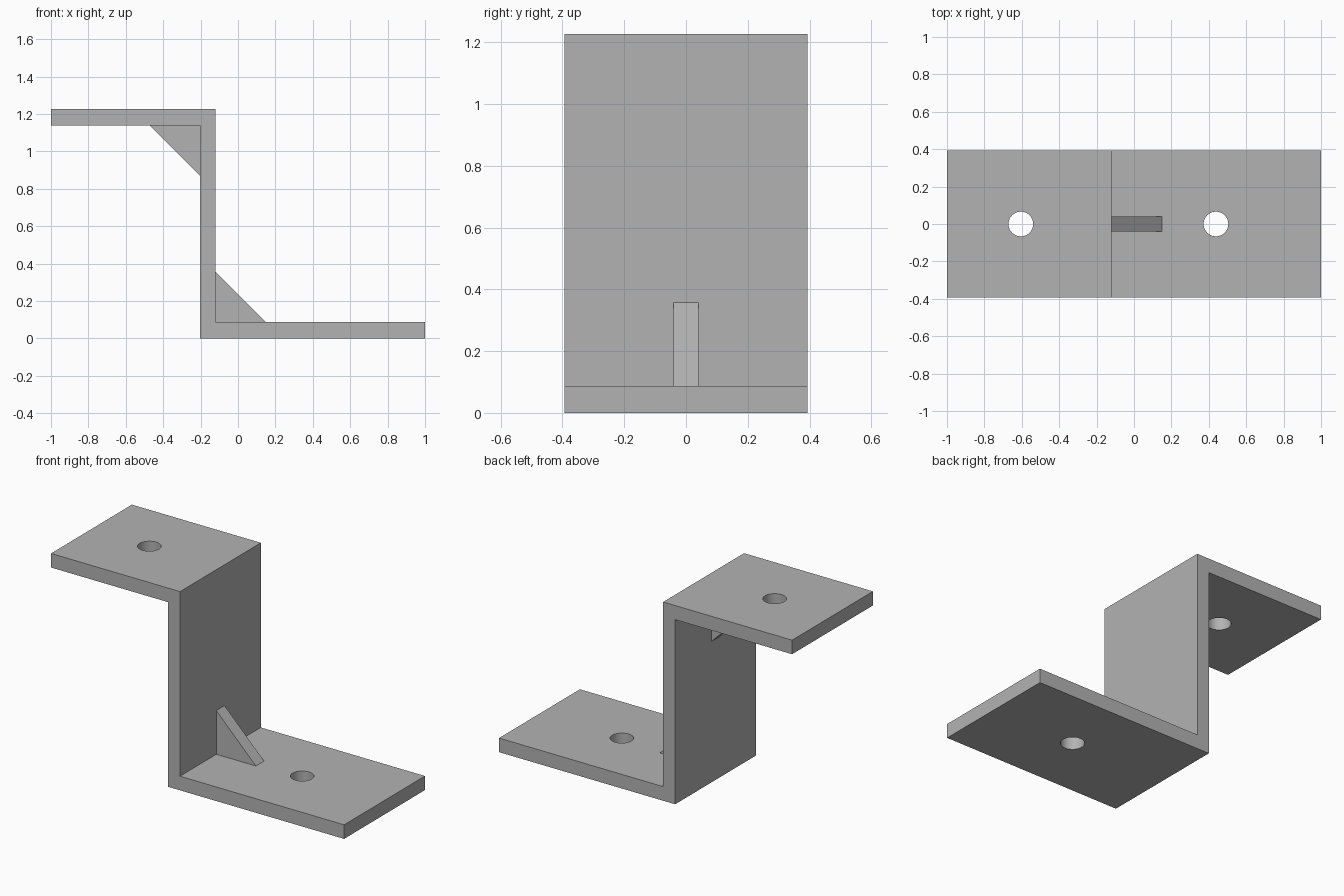
import bpy
import bmesh
import math

cube = bpy.data.objects.get("Cube")
if cube:
    bpy.data.objects.remove(cube, do_unlink=True)

# Main dimensions
HEIGHT, HALF_WIDTH, THICK = 1.226, 0.394, 0.087
WEB_LEFT, WEB_RIGHT = -0.202, -0.12
GUSSET_LEG, GUSSET_HALF = 0.27, 0.04
HOLE_RADIUS = 0.066

grey = bpy.data.materials.new("plain grey")
grey.use_nodes = True
colour = (0.45, 0.45, 0.45, 1)
grey.diffuse_color = colour
grey.node_tree.nodes["Principled BSDF"].inputs["Base Color"].default_value = colour


def extrude_profile(name, points, half):
    """Extrude an (x, z) profile symmetrically along y."""
    bm = bmesh.new()
    face = bm.faces.new([bm.verts.new((x, -half, z)) for x, z in points])
    result = bmesh.ops.extrude_face_region(bm, geom=[face])
    moved = [v for v in result["geom"] if isinstance(v, bmesh.types.BMVert)]
    bmesh.ops.translate(bm, verts=moved, vec=(0, 2 * half, 0))
    bmesh.ops.recalc_face_normals(bm, faces=bm.faces)
    mesh = bpy.data.meshes.new(name)
    bm.to_mesh(mesh)
    bm.free()
    mesh.materials.append(grey)
    obj = bpy.data.objects.new(name, mesh)
    bpy.context.collection.objects.link(obj)
    return obj


# Z-shaped bracket
bracket = extrude_profile("bracket", [
    (WEB_LEFT, 0), (1, 0), (1, THICK), (WEB_RIGHT, THICK),
    (WEB_RIGHT, HEIGHT), (-1, HEIGHT), (-1, HEIGHT - THICK),
    (WEB_LEFT, HEIGHT - THICK)], HALF_WIDTH)

# Bolt hole through each flange
for name, x, z in (("upper_hole", -0.605, HEIGHT - THICK / 2),
                   ("lower_hole", 0.438, THICK / 2)):
    bpy.ops.mesh.primitive_cylinder_add(
        vertices=48, radius=HOLE_RADIUS, depth=THICK * 3, location=(x, 0, z))
    cutter = bpy.context.object
    cutter.name = name + "_cutter"
    cutter.hide_render = True
    cutter.data.materials.append(grey)
    cut = bracket.modifiers.new(name, 'BOOLEAN')
    cut.operation = 'DIFFERENCE'
    cut.solver = 'EXACT'
    cut.object = cutter
    bpy.context.view_layer.objects.active = bracket
    bpy.ops.object.modifier_apply(modifier=name)
    bpy.data.objects.remove(cutter, do_unlink=True)

# Smooth hole walls, crisp plate edges
bpy.ops.object.select_all(action='DESELECT')
bracket.select_set(True)
bpy.context.view_layer.objects.active = bracket
bpy.ops.object.shade_smooth_by_angle(angle=math.radians(30))

# Triangular gussets in the two inner corners
for name, x, z, side in (("lower_gusset", WEB_RIGHT, THICK, 1),
                         ("upper_gusset", WEB_LEFT, HEIGHT - THICK, -1)):
    leg = side * GUSSET_LEG
    extrude_profile(name, [(x, z), (x + leg, z), (x, z + leg)], GUSSET_HALF)
